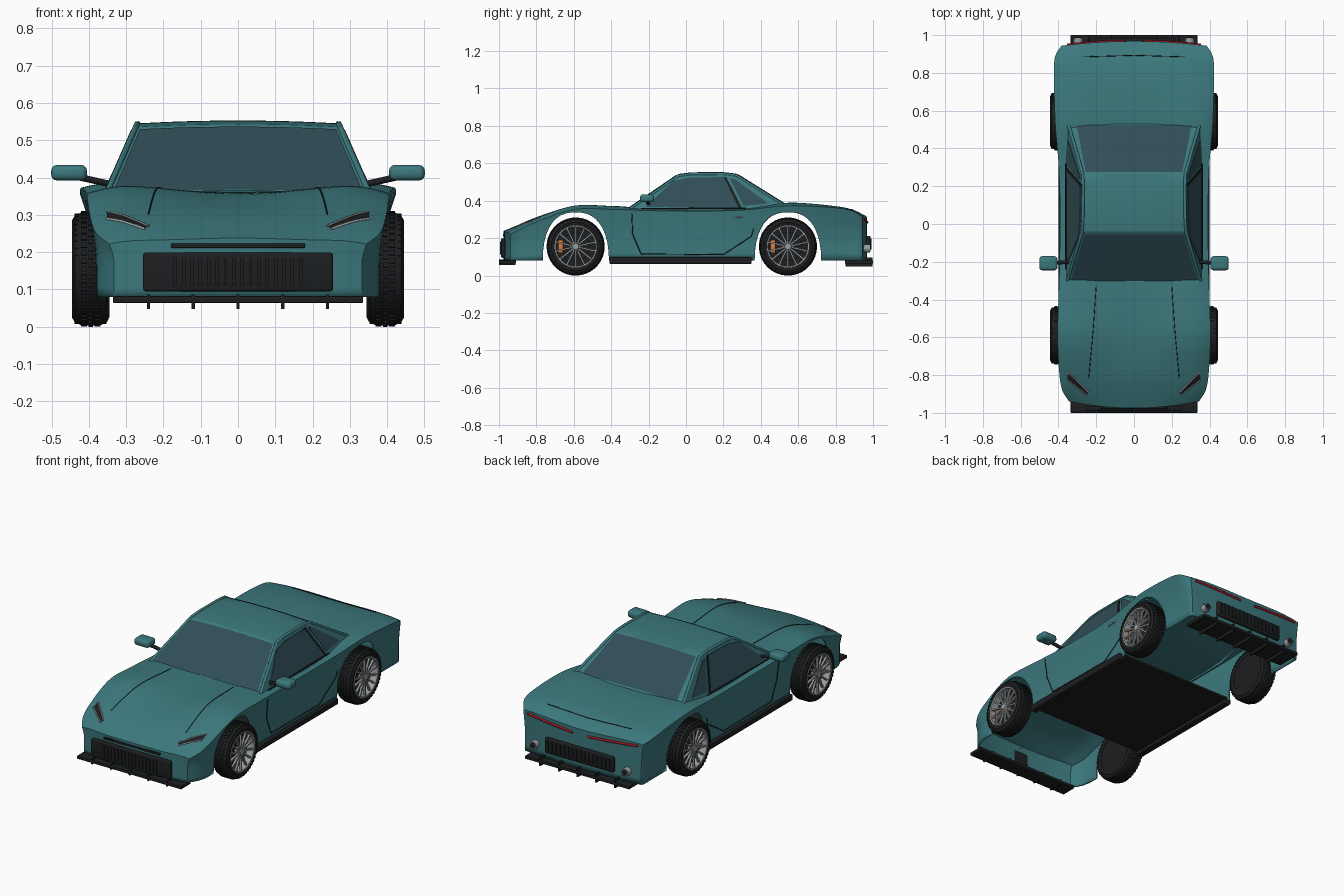
import bpy, bmesh, math
from mathutils import Vector, Matrix
from mathutils.bvhtree import BVHTree

if "Cube" in bpy.data.objects:
    bpy.data.objects.remove(bpy.data.objects["Cube"])


def mat(name, *rgb):
    m = bpy.data.materials.new(name)
    m.diffuse_color = (*rgb, 1)
    m.use_nodes = True
    m.node_tree.nodes["Principled BSDF"].inputs["Base Color"].default_value = m.diffuse_color
    return m


TEAL = mat("teal_paint", .045, .19, .205)
GLASS = mat("dark_glass", .03, .075, .095)
BLACK = mat("black_trim", .012, .013, .014)
ALLOY = mat("alloy", .33, .35, .36)
ORANGE = mat("caliper_orange", .7, .2, .04)
RED = mat("tail_red", .35, .01, .02)


def finish(name, bm, m, smooth=30, recalc=True):
    if recalc:
        bmesh.ops.recalc_face_normals(bm, faces=bm.faces)
    me = bpy.data.meshes.new(name)
    bm.to_mesh(me)
    bm.free()
    ob = bpy.data.objects.new(name, me)
    bpy.context.collection.objects.link(ob)
    me.materials.append(m)
    bpy.ops.object.select_all(action='DESELECT')
    ob.select_set(True)
    bpy.context.view_layer.objects.active = ob
    bpy.ops.object.shade_smooth_by_angle(angle=math.radians(smooth))
    return ob


def grid(bm, rows):
    vs = [[bm.verts.new(p) for p in r] for r in rows]
    for a, b in zip(vs, vs[1:]):
        for i in range(len(a) - 1):
            bm.faces.new((a[i], a[i + 1], b[i + 1], b[i]))


def add_box(bm, c, size, rot=Matrix()):
    bmesh.ops.create_cube(bm, size=1, matrix=rot @ Matrix.Translation(c) @ Matrix.Diagonal((*size, 1)))


def box(name, c, size, m, bevel=0.0):
    bm = bmesh.new()
    add_box(bm, c, size)
    if bevel:
        bmesh.ops.bevel(bm, geom=bm.edges[:], offset=bevel, segments=3, affect='EDGES', profile=.5)
    return finish(name, bm, m)


def tube(name, pts, r, m):
    cu = bpy.data.curves.new(name, 'CURVE')
    cu.dimensions, cu.bevel_depth, cu.bevel_resolution, cu.use_fill_caps = '3D', r, 1, True
    sp = cu.splines.new('POLY')
    sp.points.add(len(pts) - 1)
    for p, q in zip(sp.points, pts):
        p.co = (*q, 1)
    cu.materials.append(m)
    ob = bpy.data.objects.new(name, cu)
    bpy.context.collection.objects.link(ob)
    return ob


# Body shell stations: y, half width, centre height, fender crown height, shoulder height
ST = [(-.975, .345, .238, .232, .222), (-.9, .38, .27, .268, .25), (-.8, .395, .307, .31, .288),
      (-.6, .405, .347, .373, .353), (-.4, .4, .36, .372, .354), (-.2, .394, .36, .361, .347),
      (.1, .392, .352, .352, .345), (.3, .398, .358, .357, .35), (.5, .415, .376, .386, .37),
      (.6, .42, .382, .389, .373), (.8, .424, .37, .371, .362), (.9, .418, .346, .352, .346),
      (.968, .385, .312, .32, .315)]


def station(y):
    i = max(0, min(len(ST) - 2, sum(s[0] <= y for s in ST) - 1))
    a, b = ST[i], ST[i + 1]
    p, q = ST[max(i - 1, 0)], ST[min(i + 2, len(ST) - 1)]
    h = b[0] - a[0]
    t = (y - a[0]) / h
    out = []
    for k in range(1, 5):
        ta, tb = (b[k] - p[k]) / (b[0] - p[0]) * h, (q[k] - a[k]) / (q[0] - a[0]) * h
        out.append((2*t**3 - 3*t*t + 1)*a[k] + (t**3 - 2*t*t + t)*ta + (3*t*t - 2*t**3)*b[k] + (t**3 - t*t)*tb)
    return out


AXLES = (-.59, .545)
US = [0, .2, .4, .58, .7, .8, .88, .95, 1]
US = [-u for u in US[:0:-1]] + US
M = 7


def bottom(y):
    for c in AXLES:
        u = abs(y - c) / .178
        if u < 1:
            return .08 + .258 * (1 - u**2.5)**(1 / 2.2)
    return .08


def bow(x, y, w):
    k = .035 * (max(0, -.7 - y) / .27)**2 - .025 * (max(0, y - .75) / .22)**2
    return y + k * (x / w)**2


def side_x(z, w, zs):
    wb = min(w - .012, .38)
    return wb + (w - wb) * max(0, (z - .18) / (zs - .18))**1.4


def top_z(u, zc, zf, zs):
    f = abs(u) / .75
    return zc + (zf - zc) * f * f * (3 - 2 * f) if f < 1 else zf + (zs - zf) * ((abs(u) - .75) / .25)**1.7


def section(y):
    w, zc, zf, zs = station(y)
    top = [(u * w, bow(u * w, y, w), top_z(u, zc, zf, zs)) for u in US]
    zb = min(bottom(y), zs - .012)
    side = []
    for j in range(1, M + 1):
        z = zs + (zb - zs) * j / M
        side.append((side_x(z, w, zs), bow(w, y, w), z))
    return [(-x, yy, z) for x, yy, z in side[::-1]] + top + side


def cap(y):
    w, zc, zf, zs = station(y)
    rows = []
    for j in range(M + 1):
        sx = side_x(zs + (.08 - zs) * j / M, w, zs)
        rows.append([(u * sx, bow(u * w, y, w), top_z(u, zc, zf, zs) * (1 - j / M) + .08 * j / M) for u in US])
    return rows


ys = {round(c + .178 * math.sin(math.radians(a)), 4) for c in AXLES for a in range(-90, 91, 9)}
ys |= {-.975, -.955, -.93, -.9, -.86, -.82, -.35, -.25, -.15, 0, .1, .2, .3, .77, .82, .86, .9, .93, .95, .968}
bm = bmesh.new()
grid(bm, [section(y) for y in sorted(ys)])
grid(bm, cap(-.975))
grid(bm, cap(.968))
bmesh.ops.remove_doubles(bm, verts=bm.verts, dist=.0002)
bmesh.ops.recalc_face_normals(bm, faces=bm.faces)
if sum(f.normal.z * f.calc_area() for f in bm.faces) < 0:
    bmesh.ops.reverse_faces(bm, faces=bm.faces)
tree = BVHTree.FromBMesh(bm)
body = finish("body_shell", bm, TEAL, 35, False)
sol = body.modifiers.new("thickness", 'SOLIDIFY')
sol.thickness, sol.offset = .008, -1


def hit(p, d, lift=.001):
    d = Vector(d)
    loc = tree.ray_cast(Vector(p) - d * 3, d)[0]
    return (loc if loc else Vector(p)) - d * lift


def draped(name, pts, d, r, m, n=8):
    out = []
    for a, b in zip(pts, pts[1:]):
        out += [hit(Vector(a).lerp(Vector(b), i / n), d) for i in range(n)]
    return tube(name, out + [hit(pts[-1], d)], r, m)


# Seams, lights, handles, mirrors, sills, exhausts on both sides
DOWN = (0, 0, -1)
for s, tag in ((1, "right"), (-1, "left")):
    draped("hood_seam_" + tag, [(s*.2, -.33, 0), (s*.215, -.55, 0), (s*.24, -.82, 0)], DOWN, .002, BLACK)
    draped("door_seam_" + tag, [(0, -.29, .335), (0, -.285, .22), (0, -.24, .115), (0, .2, .112),
                                (0, .35, .21), (0, .362, .25)], (-s, 0, 0), .0025, BLACK)
    draped("door_handle_" + tag, [(0, .25, .31), (0, .31, .313)], (-s, 0, 0), .004, ALLOY, 2)
    q = [Vector(p) for p in ((s*.35, -.785, 0), (s*.352, -.825, 0), (s*.25, -.905, 0), (s*.24, -.892, 0))]
    bm = bmesh.new()
    grid(bm, [[hit(q[0].lerp(q[3], i / 8).lerp(q[1].lerp(q[2], i / 8), j / 3), DOWN, .003)
               for i in range(9)] for j in range(4)])
    finish("headlight_" + tag, bm, BLACK)
    draped("headlight_bar_" + tag, [q[0], q[3]], DOWN, .004, ALLOY)
    draped("headlight_lower_bar_" + tag, [q[1], q[2]], DOWN, .004, ALLOY)
    draped("tail_light_" + tag, [(s*.05, 0, .283), (s*.2, 0, .293), (s*.355, 0, .303)], (0, -1, 0), .007, RED)
    box("mirror_" + tag, (s*.453, -.208, .413), (.096, .075, .042), TEAL, .016)
    tube("mirror_arm_" + tag, [(s*.345, -.2, .383), (s*.43, -.208, .402)], .01, BLACK)
    box("sill_" + tag, (s*.378, -.03, .08), (.044, .76, .036), BLACK, .006)
    tube("exhaust_" + tag, [(s*.295, .9, .145), (s*.295, .985, .145)], .024, ALLOY)
    tube("exhaust_bore_" + tag, [(s*.295, .9, .145), (s*.295, .987, .145)], .018, BLACK)
draped("boot_seam", [(-.27, .885, 0), (0, .893, 0), (.27, .885, 0)], DOWN, .002, BLACK)
box("floor_pan", (0, -.02, .086), (.73, .76, .012), BLACK)

# Front slot, grilles, splitter and diffuser
box("nose_slot", (0, -.973, .217), (.36, .012, .012), BLACK, .003)
for name, y, zc, w, h, n in (("front_grille", -.978, .147, .51, .104, 16), ("rear_grille", .974, .168, .44, .088, 16)):
    box(name, (0, y, zc), (w, .024, h), BLACK, .008)
    bm = bmesh.new()
    sgn = math.copysign(1, y)
    for i in range(n):
        add_box(bm, ((i / (n - 1) - .5) * w * (.66 if y < 0 else .9), y + sgn * .013, zc), (.009, .008, h * .68))
    finish(name + "_ribs", bm, BLACK)
for name, y0, y1 in (("front_splitter", -1, -.91), ("rear_diffuser", .85, 1)):
    box(name, (0, (y0 + y1) / 2, .073), (.67, y1 - y0, .018), BLACK, .003)
    bm = bmesh.new()
    for i in range(-2, 3):
        add_box(bm, (i * .12, (y0 + y1) / 2, .072), (.009, (y1 - y0) * .97, .03 if y0 < 0 else .05))
    finish(name + "_fins", bm, BLACK)

# Cabin: rows of y, z, half width from windscreen base over the roof to the rear deck
ROWS = [(-.3, .357, .357), (-.04, .535, .279), (.03, .544, .275), (.2, .545, .273), (.268, .537, .276), (.53, .374, .352)]


def cabin_pt(a, b, t, u, lift=0.0):
    y, z, w = (a[k] + (b[k] - a[k]) * t for k in range(3))
    n = Vector((0, a[1] - b[1], b[0] - a[0])).normalized()
    return Vector((u * w, y, z + .008 * (1 - u * u))) + n * lift


bm = bmesh.new()
us = [i / 6 for i in range(-6, 7)]
grid(bm, [[cabin_pt(r, r, 0, u) for u in us] for r in ROWS])
for s in (1, -1):
    bm.faces.new([bm.verts.new((s * w, y, z)) for y, z, w in ROWS + [(.3, .33, .368), (-.1, .33, .368)]])
bmesh.ops.remove_doubles(bm, verts=bm.verts, dist=.0002)
finish("cabin", bm, TEAL, 25)
for name, a, b, t0, t1, k0, k1 in (("windscreen", ROWS[0], ROWS[1], .0, .95, .94, .93),
                                   ("rear_window", ROWS[4], ROWS[5], .02, .97, .92, .87)):
    bm = bmesh.new()
    grid(bm, [[cabin_pt(a, b, t, u * k, .003) for u in us] for t, k in ((t0, k0), (t1, k1))])
    finish(name, bm, GLASS)


# Side windows and pillars lie on the slanted cabin sides
def side_panel(name, s, pts, m, lift):
    bm = bmesh.new()
    bm.faces.new([bm.verts.new((s * (.357 - (z - .357) * .44 + lift), y, z)) for y, z in pts])
    r = bmesh.ops.extrude_face_region(bm, geom=bm.faces[:])
    bmesh.ops.translate(bm, verts=[v for v in r['geom'] if isinstance(v, bmesh.types.BMVert)], vec=(-s*.006, 0, 0))
    finish(name, bm, m)


for s, tag in ((1, "right"), (-1, "left")):
    side_panel("door_window_" + tag, s, [(-.215, .366), (-.07, .505), (.02, .524), (.2, .526), (.282, .362)], GLASS, .004)
    side_panel("b_pillar_" + tag, s, [(.2, .528), (.215, .528), (.3, .36), (.282, .36)], BLACK, .005)
    side_panel("quarter_window_" + tag, s, [(.235, .52), (.262, .515), (.44, .385), (.308, .372)], GLASS, .004)
    tube("roof_rail_" + tag, [(s * (w - .004), y, z - .002) for y, z, w in ROWS], .009, TEAL)
    tube("belt_trim_" + tag, [(s*.362, -.24, .358), (s*.362, .32, .36)], .004, BLACK)


# Wheels
def lathe(name, prof, s, c, m, closed=False, segs=48):
    bm = bmesh.new()
    prof = prof + prof[:1] if closed else prof
    grid(bm, [[(s * x, c[0] + r * math.cos(a), c[1] + r * math.sin(a)) for r, x in prof]
              for a in (2 * math.pi * i / segs for i in range(segs + 1))])
    bmesh.ops.remove_doubles(bm, verts=bm.verts, dist=.0001)
    return finish(name, bm, m)


TYRE = [(.112, .35), (.13, .345), (.143, .352), (.151, .369), (.151, .421), (.143, .438), (.13, .445), (.114, .441)]
for y, end in zip(AXLES, ("front", "rear")):
    for s, tag in ((1, "right"), (-1, "left")):
        n, c = f"{end}_{tag}", (y, .155)
        lathe("tyre_" + n, TYRE, s, c, BLACK, True)
        lathe("wheel_back_" + n, [(0, .352), (.114, .352), (.114, .40)], s, c, BLACK)
        lathe("rim_" + n, [(.115, .435), (.113, .444), (.106, .443), (.104, .40), (.11, .40)], s, c, ALLOY, True)
        lathe("brake_disc_" + n, [(0, .405), (.075, .405), (.075, .395), (0, .395)], s, c, BLACK)
        lathe("hub_" + n, [(0, .441), (.016, .441), (.021, .435), (.021, .40)], s, c, ALLOY, segs=24)
        spokes, tread = bmesh.new(), bmesh.new()
        at = Matrix.Translation((0, *c))
        for i in range(14):
            add_box(spokes, (s*.431, 0, .062), (.012, .0085, .09), at @ Matrix.Rotation(2*math.pi*i/14, 4, 'X'))
        for i in range(44):
            for x, r, w in ((.377, .151, .016), (.395, .151, .012), (.413, .151, .016), (.359, .144, .014), (.431, .144, .014)):
                a = 2 * math.pi * (i + (.5 if x == .395 else 0)) / 44
                add_box(tread, (s * x, 0, r), (w, .013, .008), at @ Matrix.Rotation(a, 4, 'X'))
        finish("spokes_" + n, spokes, ALLOY)
        finish("tread_" + n, tread, BLACK)
        box("caliper_" + n, (s*.412, y - .08, .155), (.018, .028, .07), ORANGE, .005)
